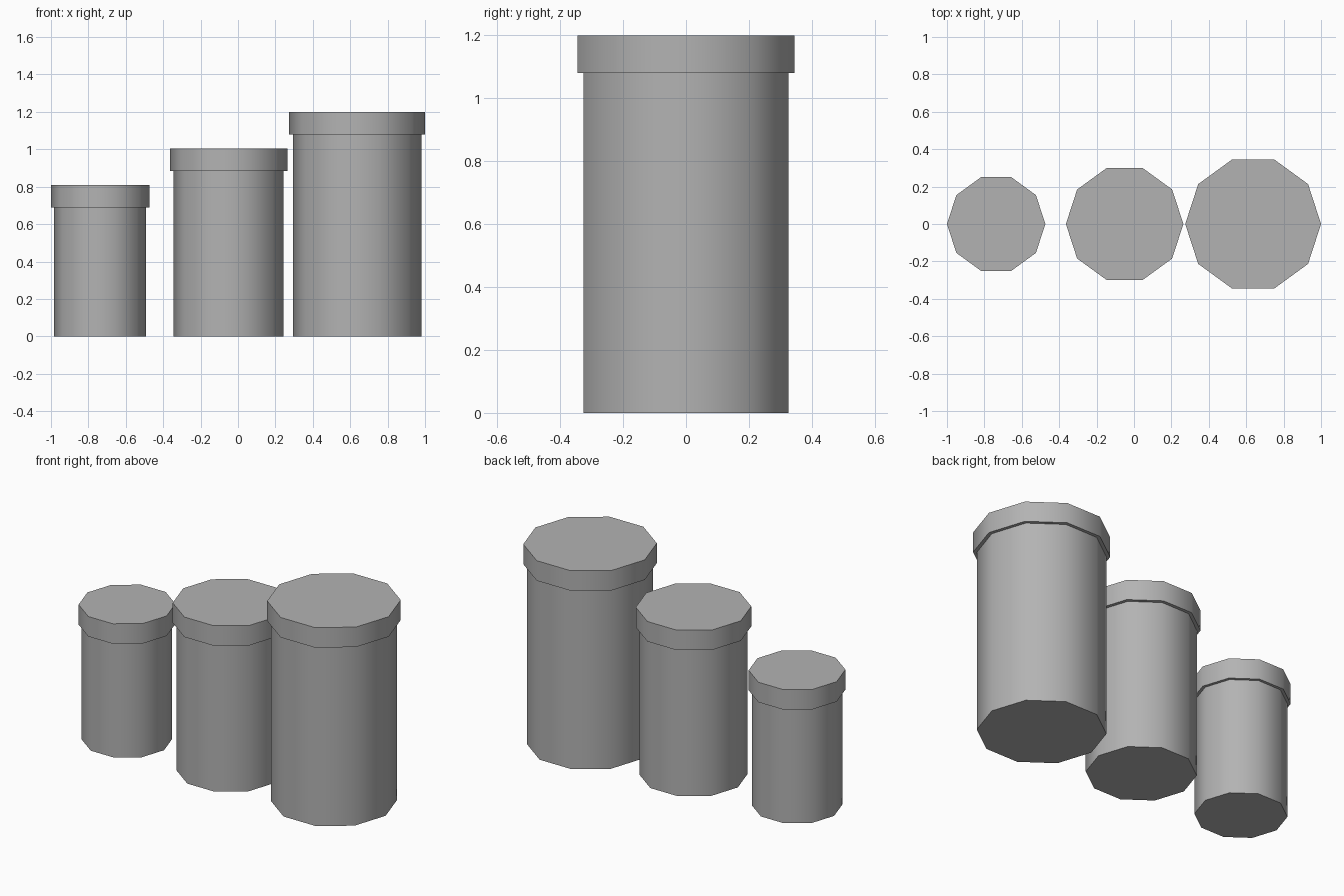
import bpy
import math

cube = bpy.data.objects.get("Cube")
if cube:
    bpy.data.objects.remove(cube, do_unlink=True)

GREY = (0.45, 0.45, 0.45, 1.0)
mat = bpy.data.materials.new("plain grey")
mat.use_nodes = True
mat.diffuse_color = GREY
mat.node_tree.nodes["Principled BSDF"].inputs["Base Color"].default_value = GREY

SIDES = 10
LID_HEIGHT = 0.12


def drum(name, x, radius, bottom, top):
    """Ten-sided closed cylinder with a corner on the x axis."""
    bpy.ops.mesh.primitive_cylinder_add(
        vertices=SIDES, radius=radius, depth=top - bottom,
        location=(x, 0, (bottom + top) / 2), rotation=(0, 0, math.pi / 2))
    obj = bpy.context.object
    obj.name = name
    obj.data.materials.append(mat)
    # Soft sides, crisp rims
    bpy.ops.object.shade_smooth_by_angle(angle=math.radians(50))
    return obj


# Canisters: size, centre x, body radius, lid radius, total height
for size, x, body_r, lid_r, height in (
        ("small", -0.737, 0.246, 0.263, 0.81),
        ("medium", -0.05, 0.294, 0.314, 1.005),
        ("large", 0.637, 0.343, 0.363, 1.2)):
    seam = height - LID_HEIGHT
    drum(size + "_canister_body", x, body_r, 0, seam)
    drum(size + "_canister_lid", x, lid_r, seam, height)
